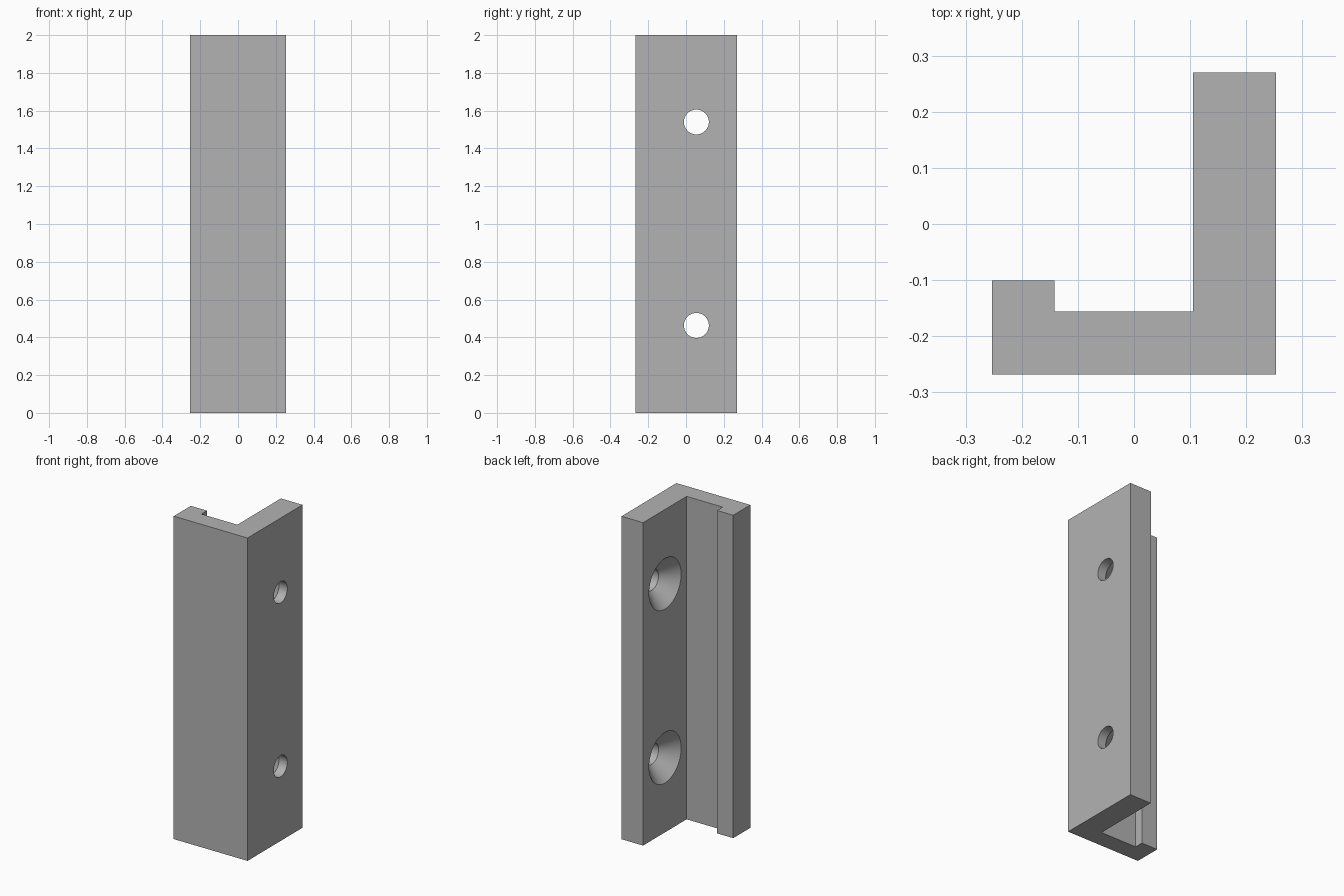
import bpy, bmesh, math

cube = bpy.data.objects.get("Cube")
if cube:
    bpy.data.objects.remove(cube, do_unlink=True)

HEIGHT = 2.0
INNER, OUTER = 0.105, 0.253      # wall faces along x
HOLE_Y = 0.055
HOLE_R, SINK_R = 0.066, 0.157
SIDES = 64

grey = bpy.data.materials.new("plain grey")
grey.use_nodes = True
color = (0.45, 0.45, 0.45, 1)
grey.diffuse_color = color
grey.node_tree.nodes["Principled BSDF"].inputs["Base Color"].default_value = color


def add_object(name, bm):
    bmesh.ops.recalc_face_normals(bm, faces=bm.faces)
    mesh = bpy.data.meshes.new(name)
    bm.to_mesh(mesh)
    bm.free()
    mesh.materials.append(grey)
    obj = bpy.data.objects.new(name, mesh)
    bpy.context.collection.objects.link(obj)
    return obj


def extrude_profile(name, points, height):
    bm = bmesh.new()
    face = bm.faces.new([bm.verts.new((x, y, 0)) for x, y in points])
    top = bmesh.ops.extrude_face_region(bm, geom=[face])["geom"]
    verts = [v for v in top if isinstance(v, bmesh.types.BMVert)]
    bmesh.ops.translate(bm, verts=verts, vec=(0, 0, height))
    return add_object(name, bm)


def screw_cutter(name, z):
    """Countersunk screw shape turned about the x direction."""
    bm = bmesh.new()
    sink = SINK_R - HOLE_R
    profile = [(INNER - 0.02, SINK_R + 0.02), (INNER + sink, HOLE_R), (OUTER + 0.05, HOLE_R)]
    rings = []
    for x, r in profile:
        angles = [math.tau * i / SIDES for i in range(SIDES)]
        rings.append([bm.verts.new((x, HOLE_Y + r * math.cos(a), z + r * math.sin(a)))
                      for a in angles])
    for a, b in zip(rings, rings[1:]):
        for i in range(SIDES):
            j = (i + 1) % SIDES
            bm.faces.new((a[i], a[j], b[j], b[i]))
    bm.faces.new(rings[0])
    bm.faces.new(rings[-1])
    return add_object(name, bm)


# Hooked channel: tall wall, base and short lip
bracket = extrude_profile("bracket", [
    (-OUTER, -0.268), (OUTER, -0.268), (OUTER, 0.27), (INNER, 0.27),
    (INNER, -0.156), (-0.142, -0.156), (-0.142, -0.101), (-OUTER, -0.101)], HEIGHT)

# Two countersunk screw holes through the wall
bpy.context.view_layer.objects.active = bracket
for label, z in (("lower", 0.463), ("upper", 1.54)):
    cutter = screw_cutter(label + "_hole_cutter", z)
    cut = bracket.modifiers.new(label + " hole", "BOOLEAN")
    cut.operation = "DIFFERENCE"
    cut.solver = "EXACT"
    cut.object = cutter
    bpy.ops.object.modifier_apply(modifier=cut.name)
    bpy.data.objects.remove(cutter, do_unlink=True)

# Smooth hole walls, crisp edges
bpy.ops.object.select_all(action="DESELECT")
bracket.select_set(True)
bpy.ops.object.shade_smooth_by_angle(angle=math.radians(30))
